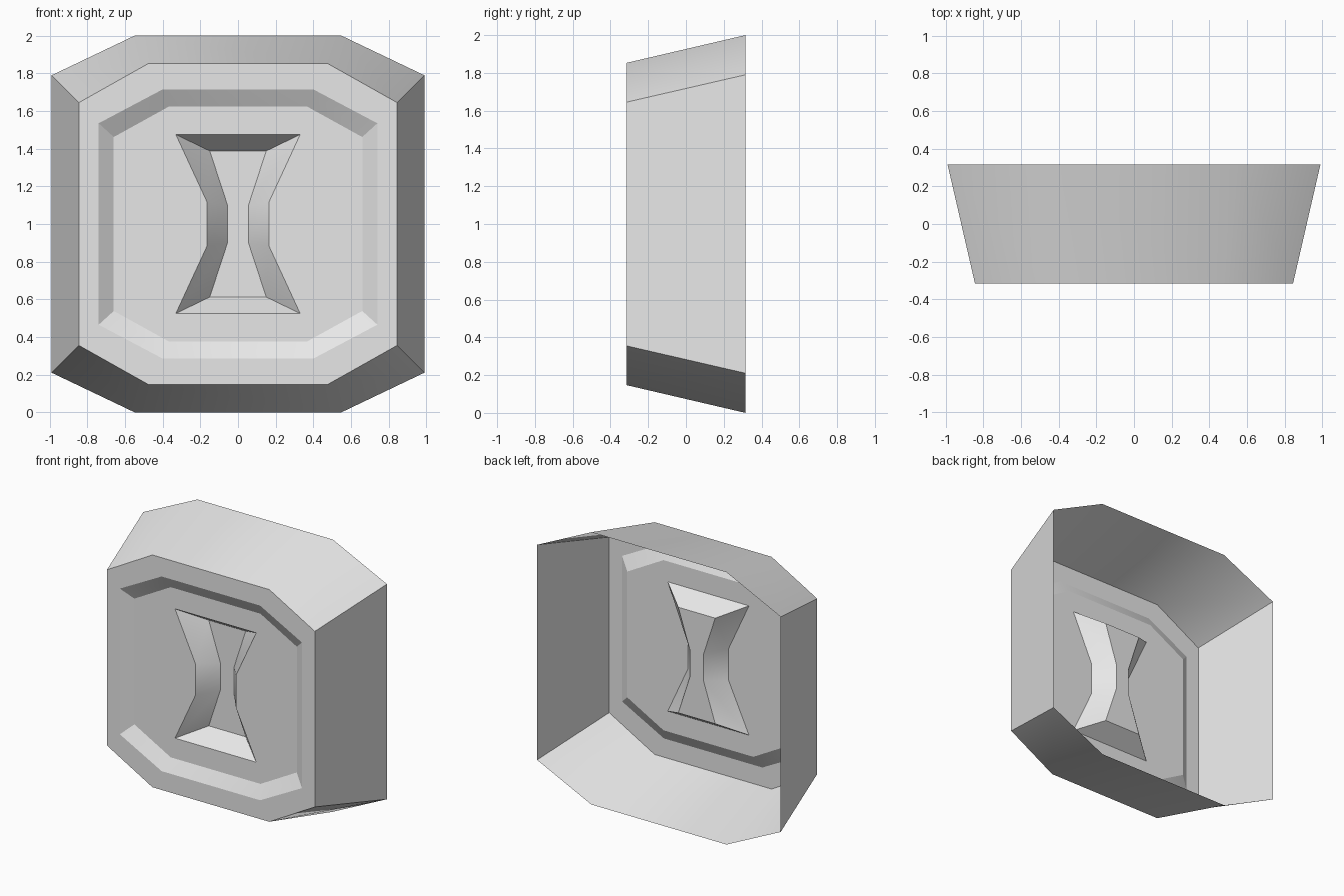
import bpy, bmesh, math

if "Cube" in bpy.data.objects:
    bpy.data.objects.remove(bpy.data.objects["Cube"])

mat = bpy.data.materials.new("plain grey")
mat.diffuse_color = (0.8, 0.8, 0.8, 1)
mat.use_nodes = True
mat.node_tree.nodes["Principled BSDF"].inputs["Base Color"].default_value = mat.diffuse_color


def ring(bm, quarter, y):
    """Mirror upper-right points (top to waist) into a closed loop about z = 1."""
    right = quarter + [(x, -z) for x, z in reversed(quarter)]
    loop = right + [(-x, z) for x, z in reversed(right)]
    return [bm.verts.new((x, y, z + 1)) for x, z in loop]


def bridge(bm, a, b):
    n = len(a)
    for i in range(n):
        j = (i + 1) % n
        bm.faces.new((a[i], a[j], b[j], b[i]))


bm = bmesh.new()
# Flared outer wall (open at the back), front rim and shallow recessed panel
octagons = [
    ([(0.55, 1.0), (0.99, 0.79)], 0.315),
    ([(0.475, 0.853), (0.845, 0.645)], -0.315),
    ([(0.40, 0.715), (0.74, 0.535)], -0.315),
    ([(0.365, 0.625), (0.66, 0.462)], -0.26),
]
loops = [ring(bm, q, y) for q, y in octagons]
for a, b in zip(loops, loops[1:]):
    bridge(bm, a, b)

# Hourglass pocket sunk into the panel
mouth = ring(bm, [(0.33, 0.475), (0.165, 0.118)], -0.26)
floor = ring(bm, [(0.15, 0.388), (0.055, 0.098)], -0.125)
bridge(bm, loops[-1], mouth)
bridge(bm, mouth, floor)
# Pocket floor as three convex strips
f = floor
for quad in ((0, 1, 6, 7), (1, 2, 5, 6), (2, 3, 4, 5)):
    bm.faces.new([f[i] for i in quad])

# Make the front faces point towards -y
bm.normal_update()
bm.faces.ensure_lookup_table()
if bm.faces[-1].normal.y > 0:
    bmesh.ops.reverse_faces(bm, faces=bm.faces[:])

mesh = bpy.data.meshes.new("recessed_button_shell")
bm.to_mesh(mesh)
bm.free()
mesh.materials.append(mat)
obj = bpy.data.objects.new("recessed_button_shell", mesh)
bpy.context.collection.objects.link(obj)
bpy.context.view_layer.objects.active = obj
obj.select_set(True)
bpy.ops.object.shade_smooth_by_angle(angle=math.radians(28))
